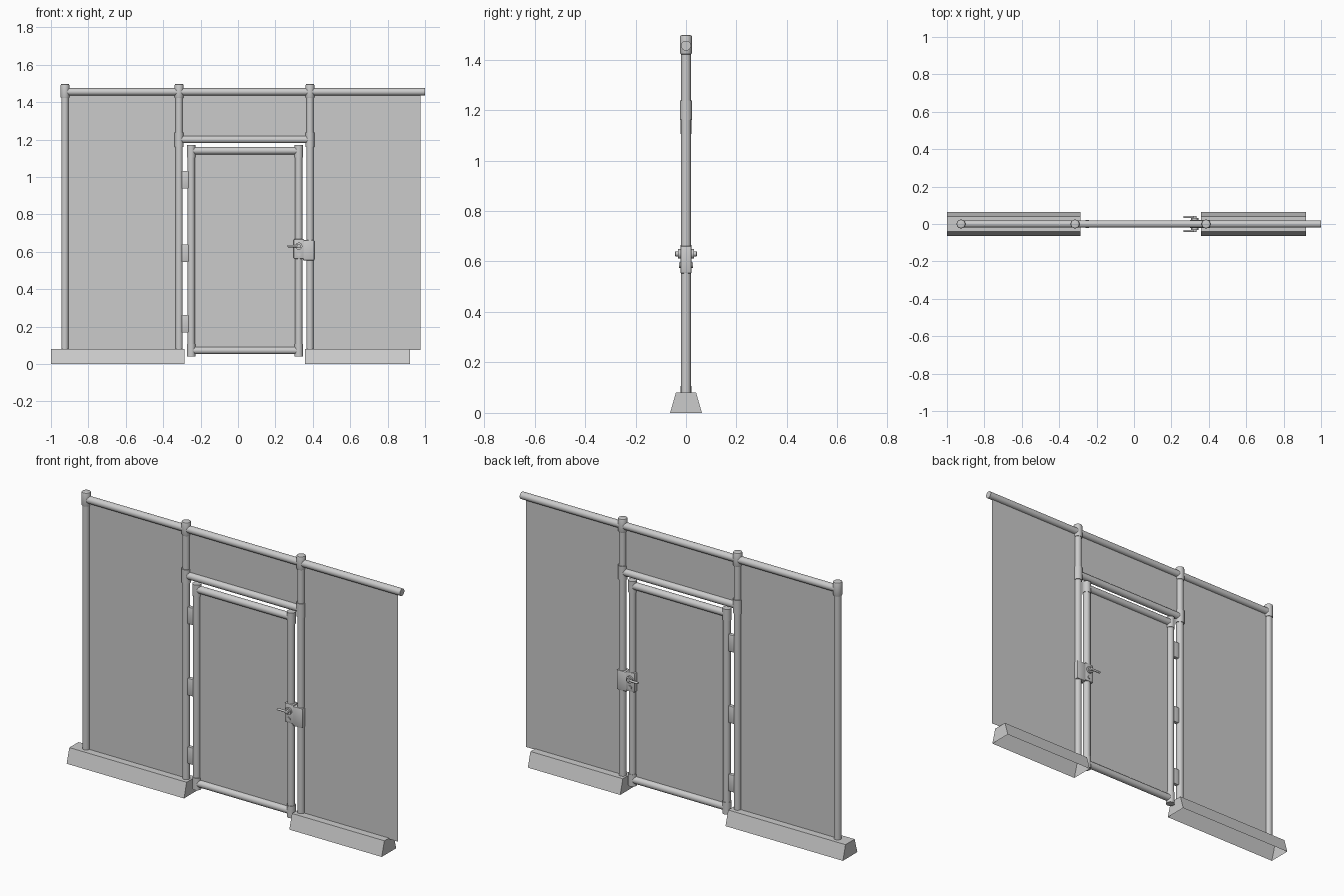
import bpy, bmesh
from mathutils import Vector, Matrix

if "Cube" in bpy.data.objects:
    bpy.data.objects.remove(bpy.data.objects["Cube"])


def finish(name, bm, smooth=True):
    me = bpy.data.meshes.new(name)
    bm.normal_update()
    bm.to_mesh(me)
    bm.free()
    ob = bpy.data.objects.new(name, me)
    bpy.context.scene.collection.objects.link(ob)
    if smooth:
        bpy.ops.object.select_all(action='DESELECT')
        ob.select_set(True)
        bpy.context.view_layer.objects.active = ob
        bpy.ops.object.shade_smooth_by_angle()
    return ob


def tube(name, a, b, r, sides=24, bevel=0.0):
    a, b = Vector(a), Vector(b)
    d = b - a
    rot = d.to_track_quat('Z', 'Y').to_matrix().to_4x4()
    bm = bmesh.new()
    bmesh.ops.create_cone(bm, cap_ends=True, segments=sides, radius1=r, radius2=r,
                          depth=d.length, matrix=Matrix.Translation((a + b) / 2) @ rot)
    if bevel:
        rims = [e for e in bm.edges if any(len(f.verts) > 4 for f in e.link_faces)]
        bmesh.ops.bevel(bm, geom=rims, offset=bevel, segments=2, profile=0.5, affect='EDGES')
    return finish(name, bm)


def box(name, lo, hi, bevel=0.0):
    lo, hi = Vector(lo), Vector(hi)
    bm = bmesh.new()
    bmesh.ops.create_cube(bm, size=1, matrix=Matrix.Translation((lo + hi) / 2)
                          @ Matrix.Diagonal((*(hi - lo), 1)))
    if bevel:
        bmesh.ops.bevel(bm, geom=bm.edges[:], offset=bevel, segments=2, profile=0.5, affect='EDGES')
    return finish(name, bm)


def panel(name, x0, x1, z0, z1):
    bm = bmesh.new()
    bm.faces.new([bm.verts.new(p) for p in
                  ((x0, 0, z0), (x1, 0, z0), (x1, 0, z1), (x0, 0, z1))])
    return finish(name, bm, False)


def base(name, x0, x1):
    # trapezoid trough, closed on top and ends, open underneath
    profile = [(-0.063, 0), (-0.04, 0.08), (0.04, 0.08), (0.063, 0)]
    bm = bmesh.new()
    l, r = [[bm.verts.new((x, y, z)) for y, z in profile] for x in (x0, x1)]
    for i in range(3):
        bm.faces.new((l[i], r[i], r[i + 1], l[i + 1]))
    bm.faces.new(l)
    bm.faces.new(r[::-1])
    bmesh.ops.recalc_face_normals(bm, faces=bm.faces[:])
    return finish(name, bm, False)


POSTS = {"end": -0.925, "hinge": -0.315, "latch": 0.385}
R, TOP, LINTEL = 0.0195, 1.455, 1.2

# Bases and fixed posts with top fittings
base("left_base", -1.0, -0.285)
base("right_base", 0.357, 0.92)
for side, x in POSTS.items():
    tube(side + "_post", (x, 0, 0.075), (x, 0, 1.44), R)
    tube(side + "_top_fitting", (x, 0, 1.42), (x, 0, 1.497), 0.0235, bevel=0.006)

# Rails
tube("top_rail", (POSTS["end"], 0, TOP), (1.0, 0, TOP), R)
tube("lintel_rail", (POSTS["hinge"], 0, LINTEL), (POSTS["latch"], 0, LINTEL), R)
for side in ("hinge", "latch"):
    x = POSTS[side]
    tube(side + "_lintel_fitting", (x, 0, 1.16), (x, 0, 1.237), 0.0235)

# Fixed infill panels
panel("left_panel", -0.925, -0.315, 0.075, TOP)
panel("over_door_panel", -0.315, 0.385, LINTEL, TOP)
panel("right_panel", 0.385, 0.975, 0.075, TOP)

# Door frame, corner fittings and panel
DL, DR, DB, DT = -0.25, 0.325, 0.072, 1.14
for side, x in (("left", DL), ("right", DR)):
    tube("door_" + side + "_stile", (x, 0, 0.05), (x, 0, 1.16), R)
    tube("door_" + side + "_bottom_fitting", (x, 0, 0.04), (x, 0, 0.106), 0.0225)
    tube("door_" + side + "_top_fitting", (x, 0, 1.105), (x, 0, 1.17), 0.0225)
tube("door_bottom_rail", (DL, 0, DB), (DR, 0, DB), R)
tube("door_top_rail", (DL, 0, DT), (DR, 0, DT), R)
panel("door_panel", DL, DR, DB, DT)

# Hinges
for i, z in enumerate((0.215, 0.592, 0.985)):
    box(f"hinge_{i + 1}", (-0.305, -0.011, z - 0.047), (-0.262, 0.011, z + 0.047), 0.003)

# Latch: lock case on the door, keeper on the post
box("lock_case", (0.298, -0.022, 0.562), (0.353, 0.022, 0.668), 0.005)
box("latch_keeper", (0.348, -0.0225, 0.553), (0.408, 0.0225, 0.662), 0.006)

# Lever handles and key cylinders on both faces
for side, s in (("front", -1), ("back", 1)):
    tube(side + "_handle_rose", (0.325, s * 0.02, 0.63), (0.325, s * 0.032, 0.63), 0.019)
    tube(side + "_handle_hub", (0.325, s * 0.03, 0.63), (0.325, s * 0.043, 0.63), 0.01, 16, 0.002)
    tube(side + "_handle_lever", (0.327, s * 0.037, 0.63), (0.265, s * 0.037, 0.63), 0.006, 12, 0.002)
    tube(side + "_key_cylinder", (0.325, s * 0.02, 0.585), (0.325, s * 0.027, 0.585), 0.01, 16)
